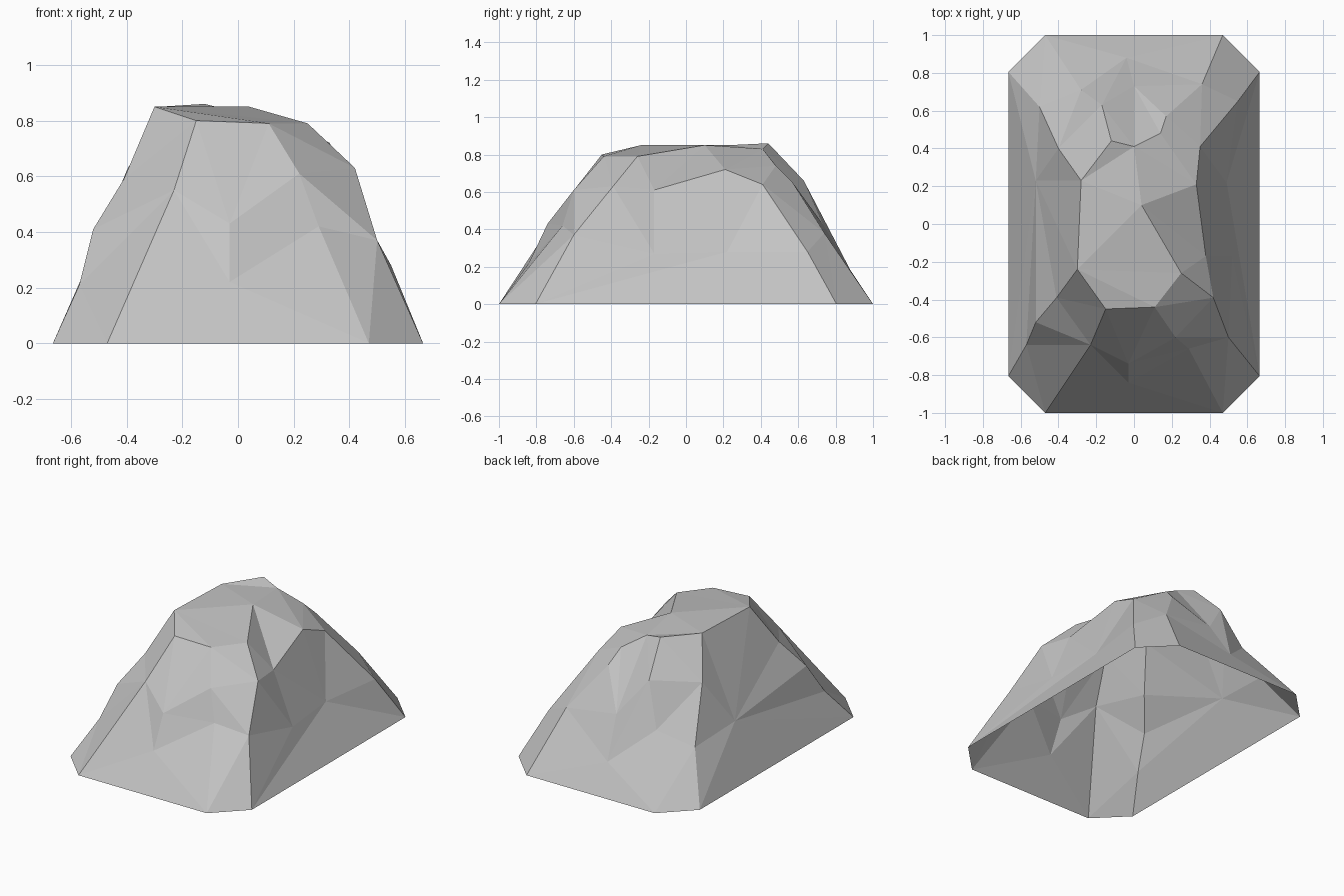
import bpy
from mathutils import Vector
from mathutils.geometry import delaunay_2d_cdt

if "Cube" in bpy.data.objects:
    bpy.data.objects.remove(bpy.data.objects["Cube"], do_unlink=True)

# Footprint: a long rectangle with clipped corners, counter-clockwise
half_width, half_length, clip = 0.665, 1.0, 0.195
inner_width, inner_length = half_width - clip, half_length - clip
footprint = {
    "front_a": (-inner_width, -half_length, 0),
    "front_b": (inner_width, -half_length, 0),
    "left_a": (half_width, -inner_length, 0),
    "left_b": (half_width, inner_length, 0),
    "back_b": (inner_width, half_length, 0),
    "back_a": (-inner_width, half_length, 0),
    "right_b": (-half_width, inner_length, 0),
    "right_a": (-half_width, -inner_length, 0),
}

# Chipped corners of the front slope
front = {
    "brow": (-.15, -.45, .8),
    "brow_end": (.11, -.44, .79),
    "cheek": (-.23, -.64, .55),
    "dent": (-.03, -.74, .43),
    "dent_low": (-.03, -.84, .22),
    "shoulder": (.22, -.6, .61),
    "bump": (.29, -.66, .42),
}

# Corners of the +x flank
left = {
    "l_foot": (.5, -.6, .37),
    "l_knee": (.42, -.39, .63),
    "l_notch": (.38, -.17, .61),
    "l_crown": (.25, -.26, .79),
    "l_rim": (.33, .21, .72),
    "l_rear": (.35, .41, .64),
    "l_heel": (.55, .65, .28),
    "l_hollow": (.52, -.17, .27),
    "l_belly": (.49, .22, .28),
}

# Corners of the rear slope
back = {
    "b_corner": (.36, .74, .38),
    "b_step": (.17, .57, .65),
    "b_ledge": (.14, .48, .74),
    "b_mid": (0, .73, .43),
    "b_low": (-.04, .88, .18),
    "b_side": (-.28, .71, .39),
    "b_neck": (-.17, .63, .66),
    "peak": (-.12, .44, .86),
    "b_crown": (0, .41, .83),
}

# Corners of the -x flank and the top
right = {
    "r_rim": (-.28, .23, .85),
    "r_brow": (-.3, -.24, .85),
    "top": (.04, .1, .85),
    "r_knee": (-.41, -.39, .59),
    "r_shin": (-.52, -.52, .41),
    "r_foot": (-.57, -.64, .21),
    "r_belly": (-.52, .23, .33),
    "r_rear": (-.4, .4, .62),
    "r_heel": (-.5, .62, .3),
}

# Ridge lines that the facets must follow
ridges = [
    "front_a cheek brow r_brow r_rim peak b_crown",
    "brow brow_end shoulder l_foot",
    "cheek dent dent_low cheek",
    "dent shoulder bump dent",
    "dent_low bump front_b",
    "left_a l_foot l_knee l_notch l_rim l_rear l_heel left_b",
    "brow_end l_crown l_notch",
    "l_crown l_knee l_hollow l_notch",
    "left_a l_belly l_hollow",
    "l_belly l_rear",
    "back_b b_corner",
    "back_a b_side b_neck peak",
    "right_a r_foot r_shin r_knee r_brow",
    "right_b r_heel r_rear r_rim",
    "right_b r_belly r_knee",
    " ".join(list(footprint) + ["front_a"]),
]

points = {**footprint, **front, **left, **back, **right}
names = list(points)
coords = [Vector(p) for p in points.values()]
edges = []
for ridge in ridges:
    path = [names.index(n) for n in ridge.split()]
    edges += zip(path, path[1:])

# Facet the shell over its footprint, leaving the underside open
flat, _, faces, sources, _, _ = delaunay_2d_cdt(
    [c.xy for c in coords], edges, [], 0, 1e-5)
verts = [(p.x, p.y, coords[src[0]].z if src else 0.5)
         for p, src in zip(flat, sources)]

mesh = bpy.data.meshes.new("boulder")
mesh.from_pydata(verts, [], faces)
mesh.update()
boulder = bpy.data.objects.new("boulder", mesh)
bpy.context.collection.objects.link(boulder)

# Plain grey stone
stone = bpy.data.materials.new("grey stone")
stone.use_nodes = True
colour = (0.55, 0.55, 0.55, 1)
stone.diffuse_color = colour
stone.node_tree.nodes["Principled BSDF"].inputs["Base Color"].default_value = colour
mesh.materials.append(stone)
